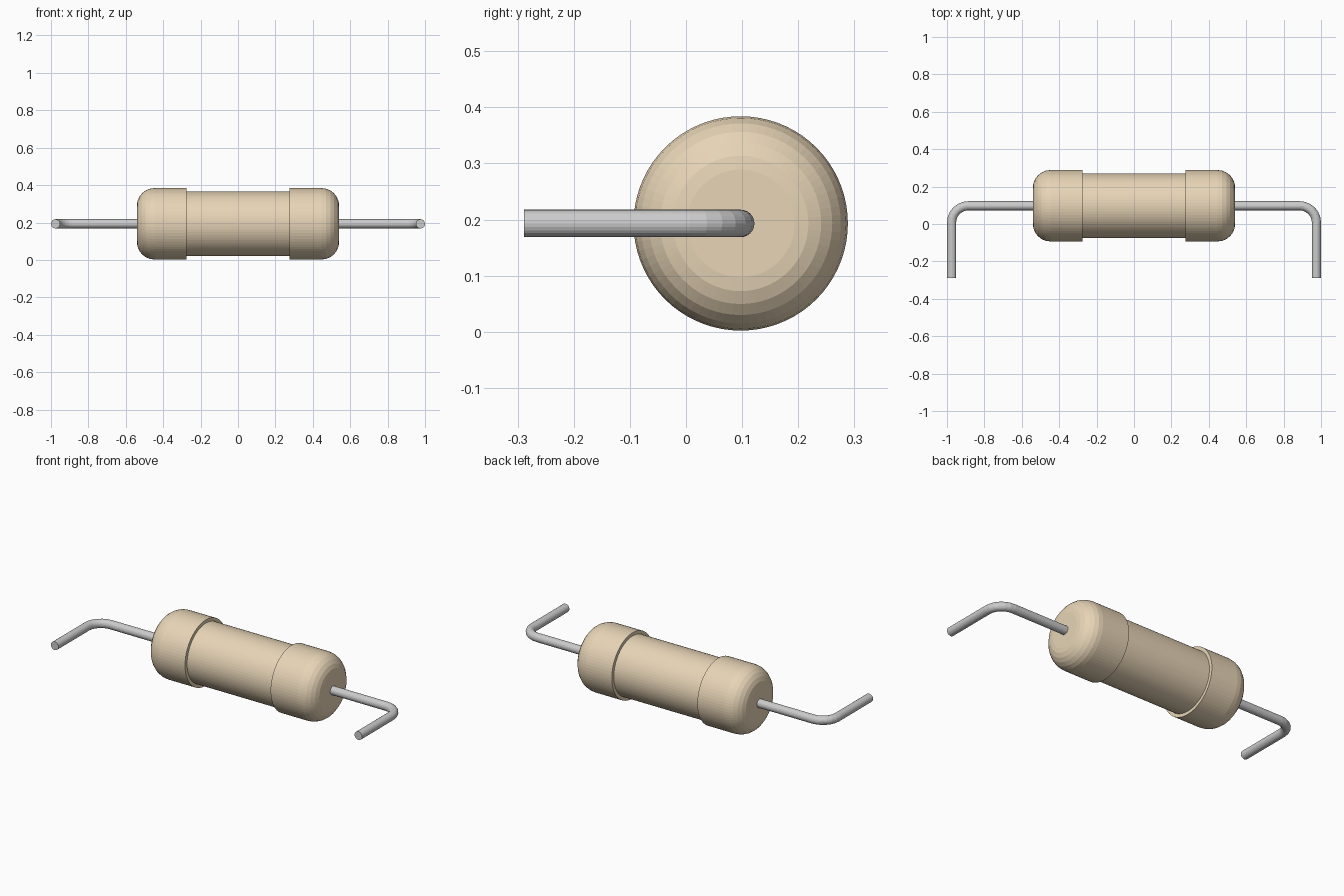
import bpy, bmesh
from math import sin, cos, pi, radians
from mathutils import Vector, Matrix

if "Cube" in bpy.data.objects:
    bpy.data.objects.remove(bpy.data.objects["Cube"])

CY, CZ = 0.0975, 0.193      # body axis
CAP_R, MID_R, FILLET = 0.191, 0.172, 0.095
HALF, STEP = 0.541, 0.275
WIRE_R, WIRE_X, BEND = 0.0245, 0.9755, 0.09

def material(name, color):
    m = bpy.data.materials.new(name)
    m.diffuse_color = color
    m.use_nodes = True
    m.node_tree.nodes["Principled BSDF"].inputs["Base Color"].default_value = m.diffuse_color
    return m

tan = material("tan_coating", (0.80, 0.66, 0.47, 1))
metal = material("tinned_wire", (0.68, 0.68, 0.66, 1))

# Body: half profile (x, radius) mirrored and spun around the x axis
half = [(HALF, 0)]
for i in range(7):
    a = radians(15 * i)
    half.append((HALF - FILLET + FILLET * cos(a), CAP_R - FILLET + FILLET * sin(a)))
half += [(STEP, CAP_R), (STEP, MID_R)]
profile = half + [(-x, r) for x, r in reversed(half)]

bm = bmesh.new()
verts = [bm.verts.new((x, CY, CZ + r)) for x, r in profile]
edges = [bm.edges.new(pair) for pair in zip(verts, verts[1:])]
bmesh.ops.spin(bm, geom=verts + edges, cent=(0, CY, CZ), axis=(1, 0, 0),
               angle=2 * pi, steps=72, use_merge=True)
bmesh.ops.remove_doubles(bm, verts=bm.verts, dist=1e-5)
bmesh.ops.recalc_face_normals(bm, faces=bm.faces)
mesh = bpy.data.meshes.new("resistor_body")
bm.to_mesh(mesh)
bm.free()
mesh.materials.append(tan)
bpy.context.collection.objects.link(bpy.data.objects.new("resistor_body", mesh))

# Leads: round section swept along a bent path
def lead(name, side, sides=24):
    path = [(Vector((HALF - 0.005, CY, CZ)), 0)]
    for i in range(7):
        a = radians(15 * i)
        path.append((Vector((WIRE_X - BEND + BEND * sin(a),
                             CY - BEND + BEND * cos(a), CZ)), a))
    path.append((Vector((WIRE_X, -0.2885, CZ)), pi / 2))
    bm = bmesh.new()
    rings = []
    for p, a in path:
        across = Vector((sin(a), cos(a), 0))
        ring = []
        for k in range(sides):
            t = 2 * pi * k / sides
            co = p + WIRE_R * (across * cos(t) + Vector((0, 0, sin(t))))
            ring.append(bm.verts.new((co.x * side, co.y, co.z)))
        rings.append(ring)
    for r0, r1 in zip(rings, rings[1:]):
        for k in range(sides):
            n = (k + 1) % sides
            bm.faces.new((r0[k], r0[n], r1[n], r1[k]))
    bm.faces.new(rings[0])
    bm.faces.new(rings[-1])
    bmesh.ops.recalc_face_normals(bm, faces=bm.faces)
    mesh = bpy.data.meshes.new(name)
    bm.to_mesh(mesh)
    bm.free()
    mesh.materials.append(metal)
    bpy.context.collection.objects.link(bpy.data.objects.new(name, mesh))

lead("right_lead", 1)
lead("left_lead", -1)
